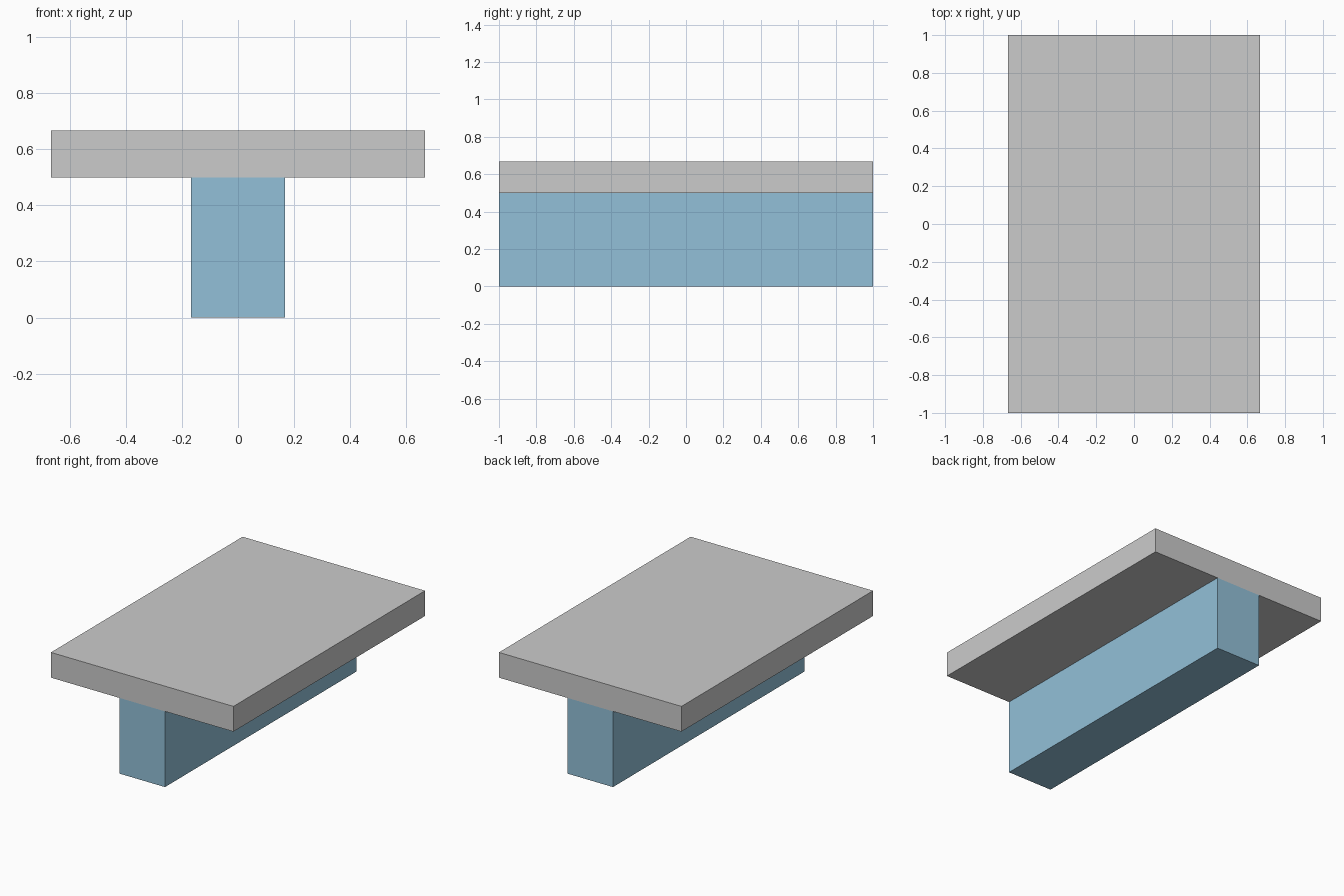
import bpy

if "Cube" in bpy.data.objects:
    bpy.data.objects.remove(bpy.data.objects["Cube"])


def box(name, size, z_bottom):
    """Axis-aligned box centred on x = y = 0 with its base at z_bottom."""
    bpy.ops.mesh.primitive_cube_add(size=1, location=(0, 0, z_bottom + size[2] / 2))
    obj = bpy.context.object
    obj.name = name
    obj.scale = size
    bpy.ops.object.transform_apply(location=False, rotation=False, scale=True)
    return obj


UNIT = 1 / 6  # the model follows a regular sixth-of-a-unit module

# Central stem running the full length
stem = box("stem", (2 * UNIT, 2, 3 * UNIT), 0)
blue = bpy.data.materials.new("light_blue")
blue.diffuse_color = (0.29, 0.53, 0.69, 1)
blue.use_nodes = True
blue.node_tree.nodes["Principled BSDF"].inputs["Base Color"].default_value = blue.diffuse_color
stem.data.materials.append(blue)

# Flat slab resting on the stem
box("top_slab", (8 * UNIT, 2, UNIT), 3 * UNIT)
